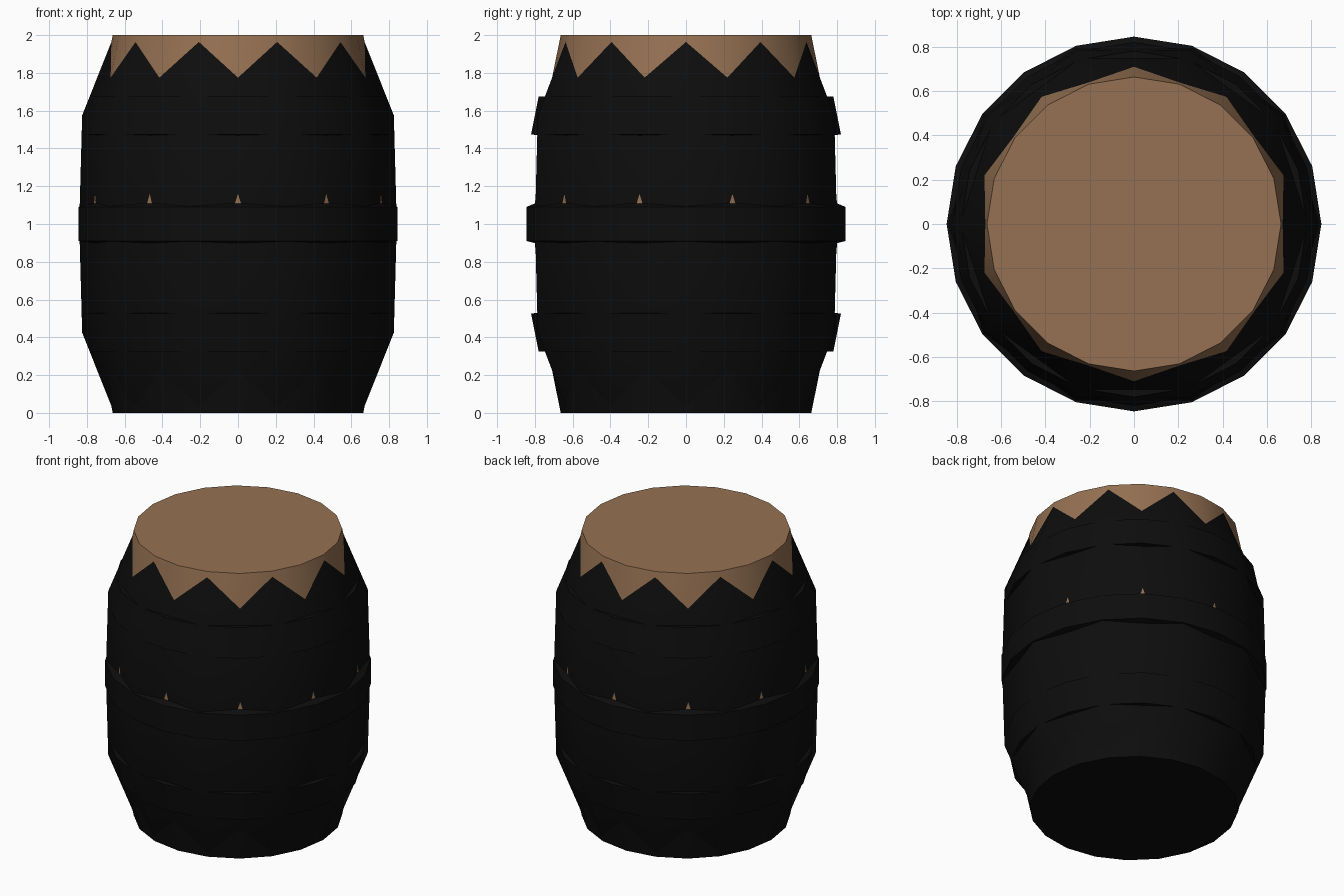
import bpy, bmesh, math

if "Cube" in bpy.data.objects:
    bpy.data.objects.remove(bpy.data.objects["Cube"])


def material(name, rgb):
    m = bpy.data.materials.new(name)
    m.diffuse_color = (*rgb, 1)
    m.use_nodes = True
    m.node_tree.nodes["Principled BSDF"].inputs["Base Color"].default_value = m.diffuse_color
    return m


WOOD = material("warm wood", (0.30, 0.165, 0.085))
BLACK = material("charred black", (0.004, 0.004, 0.004))


def lathe(name, profile, sides, mats, caps=False, closed=False, rule=None):
    """Spin (radius, z) points around z; rule(face centre) picks the material."""
    bm = bmesh.new()
    rings = [[bm.verts.new((r * math.cos(math.tau * i / sides),
                            r * math.sin(math.tau * i / sides), z))
              for i in range(sides)] for r, z in profile]
    pairs = list(zip(rings, rings[1:]))
    if closed:
        pairs.append((rings[-1], rings[0]))
    for a, b in pairs:
        for i in range(sides):
            j = (i + 1) % sides
            bm.faces.new((a[i], a[j], b[j], b[i]))
    if caps:
        bm.faces.new(rings[0][::-1])
        bm.faces.new(rings[-1])
    if rule:
        for f in bm.faces:
            f.material_index = rule(f.calc_center_median())
    me = bpy.data.meshes.new(name)
    bm.to_mesh(me)
    bm.free()
    for m in mats:
        me.materials.append(m)
    ob = bpy.data.objects.new(name, me)
    bpy.context.collection.objects.link(ob)
    bpy.ops.object.select_all(action='DESELECT')
    ob.select_set(True)
    bpy.context.view_layer.objects.active = ob
    bpy.ops.object.shade_smooth_by_angle(angle=math.radians(40))
    return ob


def mirrored(upper):
    """Complete an upper-half profile with its reflection about z = 1."""
    return [(r, 2 - z) for r, z in upper] + [(r, z) for r, z in reversed(upper)]


# Round barrel: wood above the middle, black below
barrel = [(0.663, 2), (0.708, 1.78), (0.757, 1.5), (0.7954, 1.16), (0.800, 1.1)]
lathe("barrel_body", mirrored(barrel), 20, [WOOD, BLACK], caps=True,
      rule=lambda c: 0 if c.z > 1.01 else 1)

# Ten-sided black shell whose ridges break through the barrel as a zigzag
shell = [(0.656, 2), (0.825, 1.575), (0.838, 1.1)]
lathe("stave_shell", mirrored(shell), 10, [BLACK])

# Hoops
lathe("middle_hoop", [(0.74, 0.885), (0.845, 0.91), (0.845, 1.09), (0.74, 1.135)],
      20, [BLACK], closed=True)
hoop = [(0.70, 1.455), (0.82, 1.475), (0.78, 1.675), (0.70, 1.675)]
lathe("upper_hoop", hoop, 20, [BLACK], closed=True)
lathe("lower_hoop", [(r, 2 - z) for r, z in reversed(hoop)], 20, [BLACK], closed=True)
